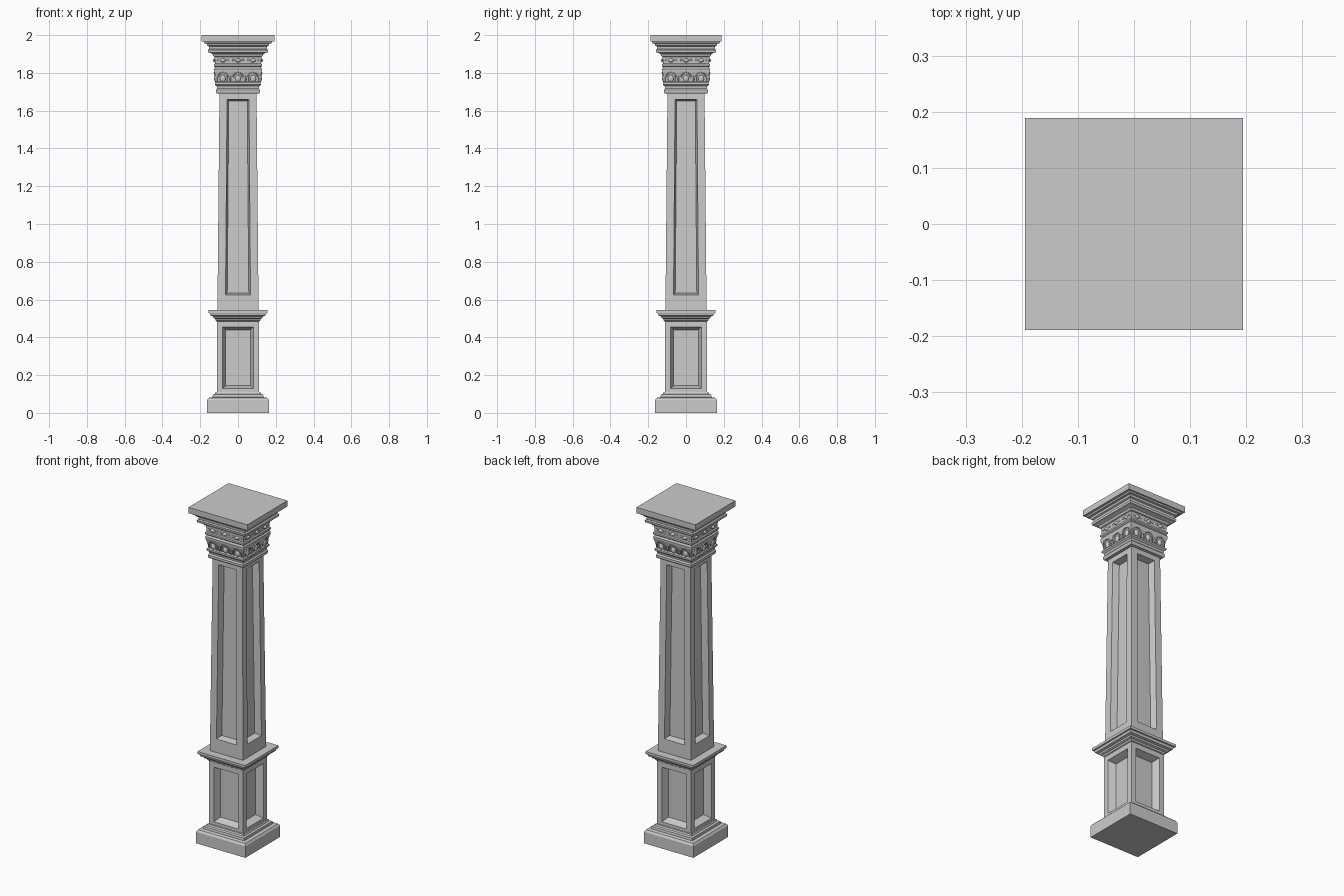
import bpy, bmesh
from math import pi, cos, sin
from mathutils import Matrix, Vector

if "Cube" in bpy.data.objects:
    bpy.data.objects.remove(bpy.data.objects["Cube"])


def finish(bm, name, weld=True):
    if weld:
        bmesh.ops.remove_doubles(bm, verts=bm.verts, dist=1e-5)
    bmesh.ops.recalc_face_normals(bm, faces=bm.faces)
    me = bpy.data.meshes.new(name)
    bm.to_mesh(me)
    bm.free()
    ob = bpy.data.objects.new(name, me)
    bpy.context.collection.objects.link(ob)
    return ob


def moulding(name, profile, ratio=1.0):
    """Square stack of (half width, z) rings, capped at both ends."""
    bm = bmesh.new()
    rings = [[bm.verts.new((sx * h, sy * h * ratio, z))
              for sx, sy in ((-1, -1), (1, -1), (1, 1), (-1, 1))] for h, z in profile]
    for a, b in zip(rings, rings[1:]):
        for i in range(4):
            j = (i + 1) % 4
            bm.faces.new((a[i], a[j], b[j], b[i]))
    bm.faces.new(rings[0][::-1])
    bm.faces.new(rings[-1])
    return finish(bm, name, weld=False)


def panelled_block(name, z0, z1, h0, h1, pz, pw, bevel, depth):
    """Tapered square block with a sunken panel on each side."""
    half = lambda z: h0 + (h1 - h0) * (z - z0) / (z1 - z0)
    bm = bmesh.new()

    def ring(rot, zs, ws, d):
        pts = ((-ws[0], zs[0]), (ws[0], zs[0]), (ws[1], zs[1]), (-ws[1], zs[1]))
        return [bm.verts.new(rot @ Vector((x, -half(z) + d, z))) for x, z in pts]

    for k in range(4):
        rot = Matrix.Rotation(k * pi / 2, 3, 'Z')
        inner_z = (pz[0] + bevel, pz[1] - bevel)
        inner_w = (pw[0] - bevel, pw[1] - bevel)
        rings = [ring(rot, (z0, z1), (h0, h1), 0),
                 ring(rot, pz, pw, 0),
                 ring(rot, inner_z, inner_w, depth)]
        for a, b in zip(rings, rings[1:]):
            for i in range(4):
                j = (i + 1) % 4
                bm.faces.new((a[i], a[j], b[j], b[i]))
        bm.faces.new(rings[-1])
    bmesh.ops.remove_doubles(bm, verts=bm.verts, dist=1e-5)
    bmesh.ops.holes_fill(bm, edges=[e for e in bm.edges if e.is_boundary], sides=4)
    return finish(bm, name)


def add_bead(bm, loc, size):
    m = Matrix.Translation(loc) @ Matrix.Diagonal((*size, 1))
    bmesh.ops.create_uvsphere(bm, u_segments=12, v_segments=8, radius=1, matrix=m)


def add_arch(bm, x, z, r, leg, thick, y_at):
    """Raised horseshoe strip following the sloping face."""
    path = [(-1, 0, -leg)] + [(cos(pi - pi * i / 10), sin(pi * i / 10), 0)
                              for i in range(11)] + [(1, 0, -leg)]
    rows = []
    for cx, cz, dz in path:
        row = []
        for rr, out in ((r, -.004), (r - .002, .006), (r - thick + .002, .006), (r - thick, -.004)):
            zz = z + cz * rr + dz
            row.append(bm.verts.new((x + cx * rr, -(y_at(zz) + out), zz)))
        rows.append(row)
    for a, b in zip(rows, rows[1:]):
        for i in range(4):
            j = (i + 1) % 4
            bm.faces.new((a[i], a[j], b[j], b[i]))
    bm.faces.new(rows[0])
    bm.faces.new(rows[-1])


def four_sides(bm):
    """Repeat front-side ornament on all four sides."""
    geom = bm.verts[:] + bm.edges[:] + bm.faces[:]
    for k in (1, 2, 3):
        new = bmesh.ops.duplicate(bm, geom=geom)['geom']
        bmesh.ops.rotate(bm, verts=[v for v in new if isinstance(v, bmesh.types.BMVert)],
                         matrix=Matrix.Rotation(k * pi / 2, 3, 'Z'))


# Plinth and base moulding
moulding("plinth", [(.163, 0), (.163, .068), (.155, .08), (.135, .083), (.133, .097),
                    (.122, .101), (.118, .11), (.111, .112)])

# Pedestal with four sunken panels
panelled_block("pedestal", .105, .495, .112, .112, (.13, .455), (.081, .081), .016, .042)

# Pedestal cornice
moulding("pedestal_cornice", [(.111, .484), (.117, .488), (.12, .497), (.13, .502), (.133, .511),
                              (.146, .515), (.15, .528), (.157, .53), (.157, .545)])

# Tapered shaft with long panels
panelled_block("shaft", .54, 1.70, .109, .098, (.625, 1.66), (.066, .058), .009, .038)

# Capital: necking, bell and frieze
moulding("capital", [(.097, 1.69), (.113, 1.692), (.117, 1.70), (.117, 1.71), (.111, 1.718),
                     (.113, 1.73), (.122, 1.738), (.122, 1.748), (.114, 1.754), (.118, 1.78),
                     (.126, 1.808), (.127, 1.82), (.121, 1.83), (.127, 1.836), (.127, 1.846),
                     (.121, 1.85), (.124, 1.885), (.13, 1.888), (.135, 1.90), (.146, 1.905)])

# Stepped crown moulding
moulding("crown_moulding", [(.142, 1.904), (.158, 1.909), (.16, 1.922), (.152, 1.926), (.154, 1.94),
                            (.162, 1.944), (.166, 1.955), (.177, 1.957), (.18, 1.966)])

# Top slab, slightly wider in x
moulding("abacus", [(.194, 1.965), (.194, 2.0)], ratio=.972)

# Arches with eggs inside, on the bell
bm = bmesh.new()
bell = lambda z: .114 + (z - 1.754) * .2
for x in (-.08, 0, .08):
    add_arch(bm, x, 1.774, .031, .02, .009, bell)
    add_bead(bm, (x, -bell(1.77), 1.77), (.015, .009, .019))
for x in (-.04, .04):
    add_bead(bm, (x, -bell(1.765), 1.768), (.004, .008, .018))
four_sides(bm)
finish(bm, "arch_ornament", weld=False)

# Small beads on the frieze
bm = bmesh.new()
for x in (-.08, 0, .08):
    add_bead(bm, (x, -.122, 1.866), (.014, .010, .010))
for x in (-.105, -.055, -.025, .025, .055, .105):
    add_bead(bm, (x, -.122, 1.868), (.006, .005, .006))
four_sides(bm)
finish(bm, "frieze_beads", weld=False)

# Smooth only the rounded ornament
for name in ("arch_ornament", "frieze_beads"):
    ob = bpy.data.objects[name]
    bpy.context.view_layer.objects.active = ob
    ob.select_set(True)
    bpy.ops.object.shade_smooth_by_angle(angle=pi / 5)
    ob.select_set(False)
